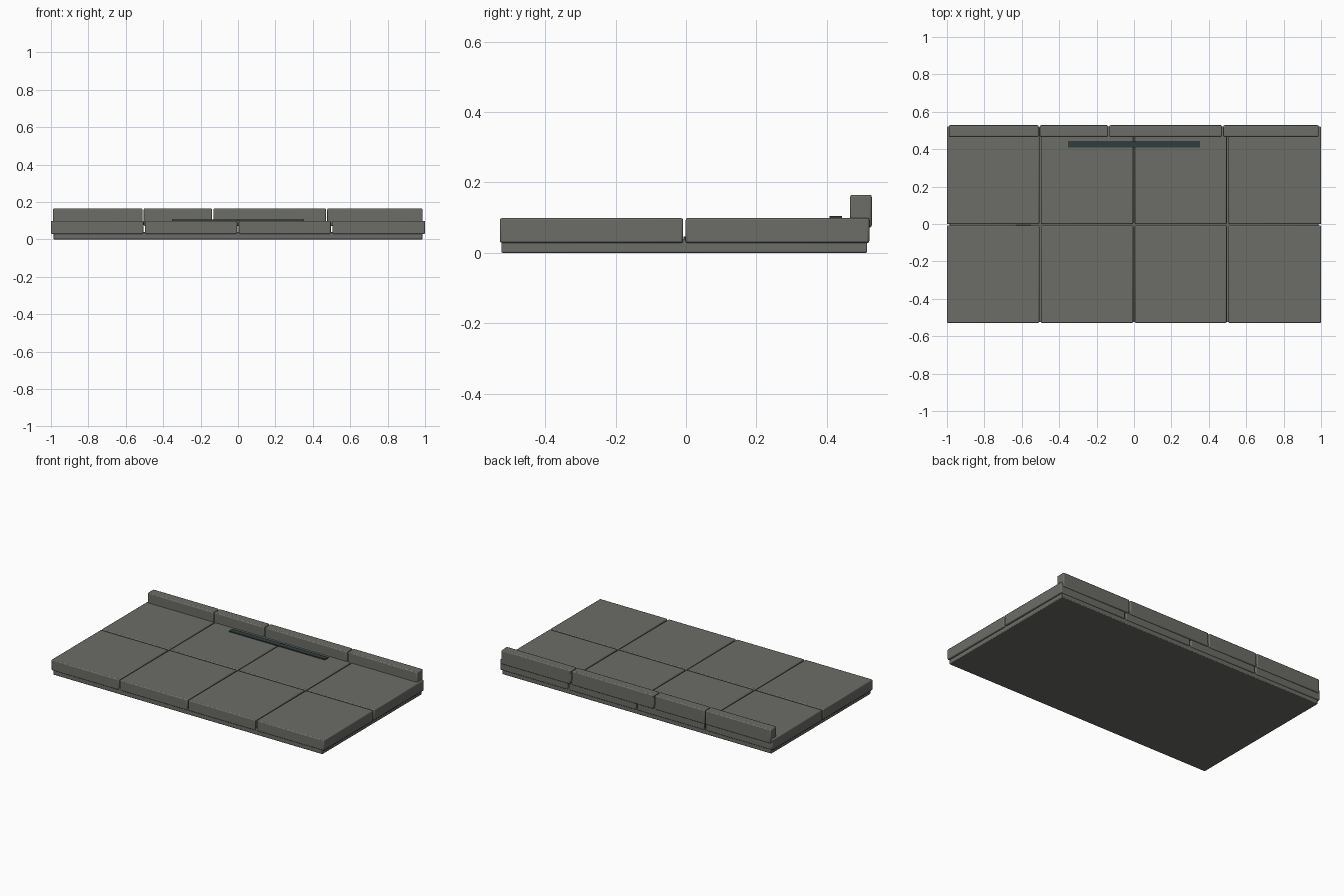
import bpy

if "Cube" in bpy.data.objects:
    bpy.data.objects.remove(bpy.data.objects["Cube"])


def material(name, rgb):
    m = bpy.data.materials.new(name)
    m.diffuse_color = (*rgb, 1)
    m.use_nodes = True
    m.node_tree.nodes["Principled BSDF"].inputs["Base Color"].default_value = m.diffuse_color
    return m


STONE = material("grey stone", (0.150, 0.150, 0.135))
TEAL = material("dark teal", (0.030, 0.047, 0.047))


def box(name, lo, hi, mat, bevel=0.006):
    centre = [(a + b) / 2 for a, b in zip(lo, hi)]
    bpy.ops.mesh.primitive_cube_add(size=1, location=centre)
    o = bpy.context.object
    o.name = name
    o.scale = [b - a for a, b in zip(lo, hi)]
    bpy.ops.object.transform_apply(location=False, rotation=False, scale=True)
    o.data.materials.append(mat)
    if bevel:
        mod = o.modifiers.new("soft edge", 'BEVEL')
        mod.width = bevel
        mod.segments = 2
    bpy.ops.object.shade_smooth_by_angle()
    return o


# foundation slab
box("base_slab", (-0.987, -0.525, 0), (0.987, 0.515, 0.04), STONE, 0.004)

# paving slabs, four columns by two rows
columns = [(-1, -0.506), (-0.498, -0.004), (0.004, 0.496), (0.505, 1)]
rows = [(-0.529, -0.008), (-0.001, 0.521)]
for i, (x0, x1) in enumerate(columns):
    for j, (y0, y1) in enumerate(rows):
        box(f"paving_slab_{i}_{j}", (x0, y0, 0.028), (x1, y1, 0.099), STONE)

# kerb stones along the back edge
for i, (x0, x1) in enumerate([(-0.99, -0.510), (-0.504, -0.139),
                              (-0.132, 0.470), (0.477, 0.987)]):
    box(f"kerb_stone_{i}", (x0, 0.466, 0.072), (x1, 0.528, 0.165), STONE)

# dark strip in front of the kerb and sliver in the joint
box("damp_strip", (-0.352, 0.408, 0.098), (0.352, 0.444, 0.105), TEAL, 0)
box("joint_sliver", (-0.63, -0.0075, 0.04), (-0.55, -0.0015, 0.046), TEAL, 0)
